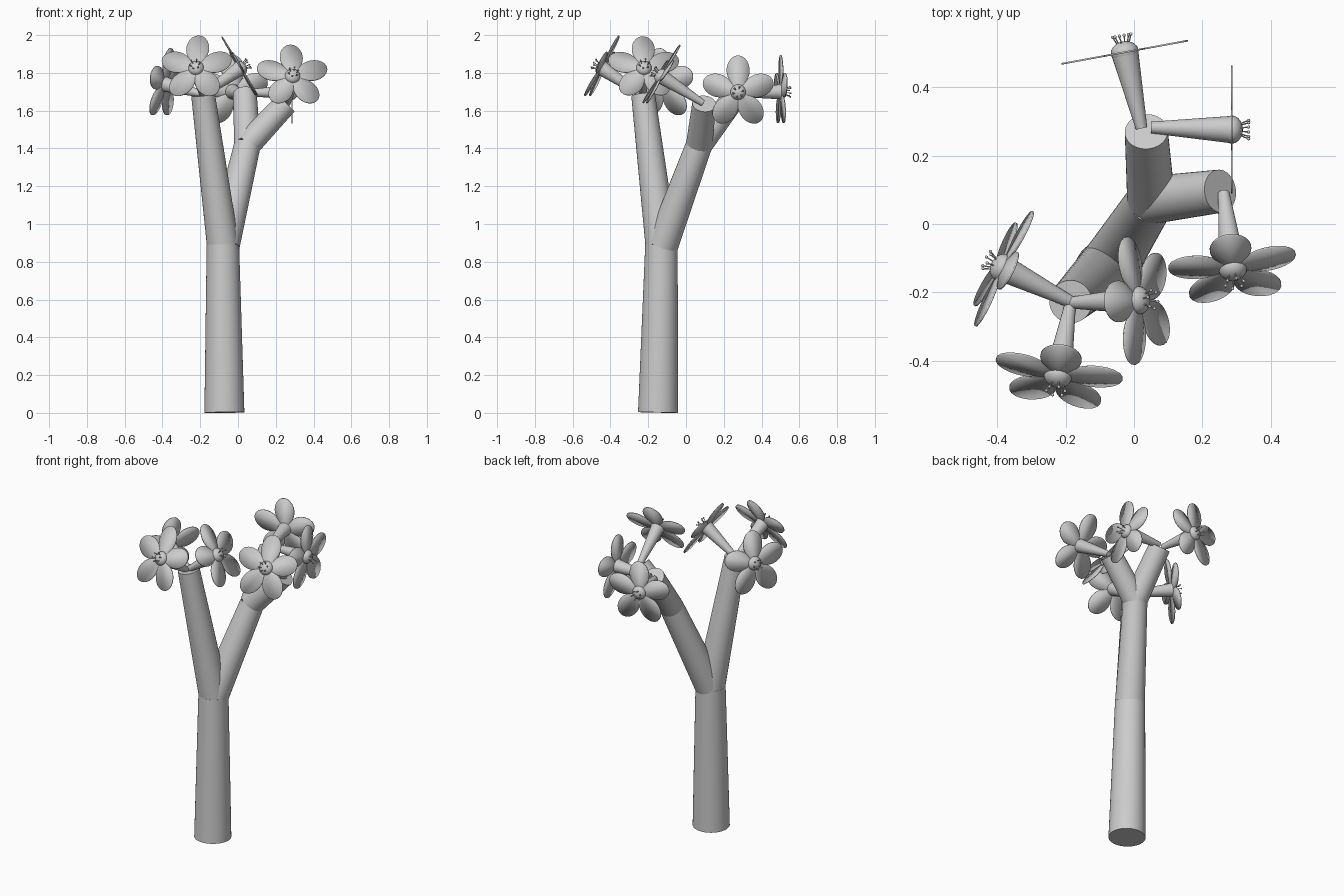
import bpy, bmesh, math
from mathutils import Vector, Matrix

if "Cube" in bpy.data.objects:
    bpy.data.objects.remove(bpy.data.objects["Cube"])

grey = bpy.data.materials.new("plain_grey")
grey.diffuse_color = (0.6, 0.6, 0.6, 1)
grey.use_nodes = True
grey.node_tree.nodes["Principled BSDF"].inputs["Base Color"].default_value = grey.diffuse_color


def finish(bm, name, matrix):
    """Turn a bmesh into a named, smooth-shaded object."""
    bmesh.ops.recalc_face_normals(bm, faces=bm.faces)
    mesh = bpy.data.meshes.new(name)
    bm.to_mesh(mesh)
    bm.free()
    mesh.materials.append(grey)
    obj = bpy.data.objects.new(name, mesh)
    bpy.context.collection.objects.link(obj)
    obj.matrix_world = matrix
    bpy.ops.object.select_all(action='DESELECT')
    obj.select_set(True)
    bpy.context.view_layer.objects.active = obj
    bpy.ops.object.shade_smooth_by_angle(angle=math.radians(35))
    return obj


def cone_between(bm, a, b, r1, r2, sides):
    """Add a capped, tapered cylinder from point a to point b."""
    a, b = Vector(a), Vector(b)
    d = b - a
    m = Matrix.Translation((a + b) / 2) @ d.to_track_quat('Z', 'Y').to_matrix().to_4x4()
    bmesh.ops.create_cone(bm, cap_ends=True, segments=sides, radius1=r1,
                          radius2=r2, depth=d.length, matrix=m)


def limb(name, a, b, r1, r2, sides=40):
    bm = bmesh.new()
    cone_between(bm, a, b, r1, r2, sides)
    return finish(bm, name, Matrix())


# Trunk and branches
fork = (-0.08, -0.13, 0.89)
elbow = (0.05, 0.07, 1.42)
left_tip = (-0.185, -0.227, 1.685)
back_tip = (0.036, 0.27, 1.69)
right_tip = (0.252, 0.096, 1.637)
limb("trunk", (-0.072, -0.148, 0.002), fork, 0.106, 0.086)
limb("left_branch", fork, left_tip, 0.085, 0.063)
limb("right_branch", (-0.075, -0.125, 0.89), elbow, 0.085, 0.07)
limb("back_twig", elbow, back_tip, 0.07, 0.063)
limb("right_twig", elbow, right_tip, 0.07, 0.063)


def petal_outline(steps=20):
    """Outline of five elliptical petals around the origin."""
    c, a, b = 0.115, 0.08, 0.061
    points = []
    for p in range(5):
        for i in range(steps):
            t = math.radians(36) * math.sin(math.pi * (i / steps - 0.5))
            qa = (math.cos(t) / a) ** 2 + (math.sin(t) / b) ** 2
            qb = -2 * c * math.cos(t) / a ** 2
            qc = (c / a) ** 2 - 1
            r = (-qb + math.sqrt(max(qb * qb - 4 * qa * qc, 0))) / (2 * qa)
            ang = t + math.radians(90 + 72 * p)
            points.append((r * math.cos(ang), r * math.sin(ang), 0))
    return points


def flower(index, base, centre, normal):
    limb(f"flower_stalk_{index}", base, centre, 0.017, 0.04, 28)

    # Local frame: z along the flower's facing, y as close to up as possible
    z = Vector(normal).normalized()
    x = Vector((0, 0, 1)).cross(z).normalized()
    y = z.cross(x)
    frame = Matrix((x, y, z)).transposed().to_4x4()
    frame.translation = Vector(centre)

    # Petals
    bm = bmesh.new()
    hub = bm.verts.new((0, 0, 0))
    rim = [bm.verts.new(p) for p in petal_outline()]
    for i, v in enumerate(rim):
        bm.faces.new((hub, v, rim[(i + 1) % len(rim)]))
    petals = finish(bm, f"petals_{index}", frame)
    solid = petals.modifiers.new("thickness", 'SOLIDIFY')
    solid.thickness = 0.005
    solid.offset = 0

    # Domed middle
    bm = bmesh.new()
    bmesh.ops.create_uvsphere(bm, u_segments=24, v_segments=14, radius=1,
                              matrix=Matrix.Diagonal((0.041, 0.041, 0.032, 1)))
    finish(bm, f"flower_dome_{index}", frame)

    # Stamens: thin stalks with round tips
    bm = bmesh.new()
    for i in range(6):
        a = math.radians(60 * i + 15)
        d = Vector((math.cos(a), math.sin(a), 0))
        tip = d * 0.028 + Vector((0, 0, 0.049))
        cone_between(bm, d * 0.016 + Vector((0, 0, 0.02)), tip, 0.002, 0.002, 8)
        bmesh.ops.create_uvsphere(bm, u_segments=10, v_segments=6, radius=0.0048,
                                  matrix=Matrix.Translation(tip))
    finish(bm, f"stamens_{index}", frame)


# Flowers: stalk base, flower centre, facing direction
flowers = [
    ((-0.187, -0.24, 1.685), (-0.222, -0.445, 1.825), (-0.14, -0.87, 0.47)),
    ((-0.185, -0.23, 1.685), (0.013, -0.223, 1.825), (0.86, 0.05, 0.51)),
    ((-0.180, -0.23, 1.685), (-0.387, -0.127, 1.74), (-0.88, 0.44, 0.18)),
    ((0.262, 0.09, 1.64), (0.289, -0.132, 1.782), (0.10, -0.85, 0.52)),
    ((0.05, 0.282, 1.695), (0.286, 0.276, 1.698), (1, 0, 0)),
    ((0.022, 0.28, 1.69), (-0.027, 0.502, 1.70), (-0.18, 0.98, 0)),
]
for n, f in enumerate(flowers, 1):
    flower(n, *f)
